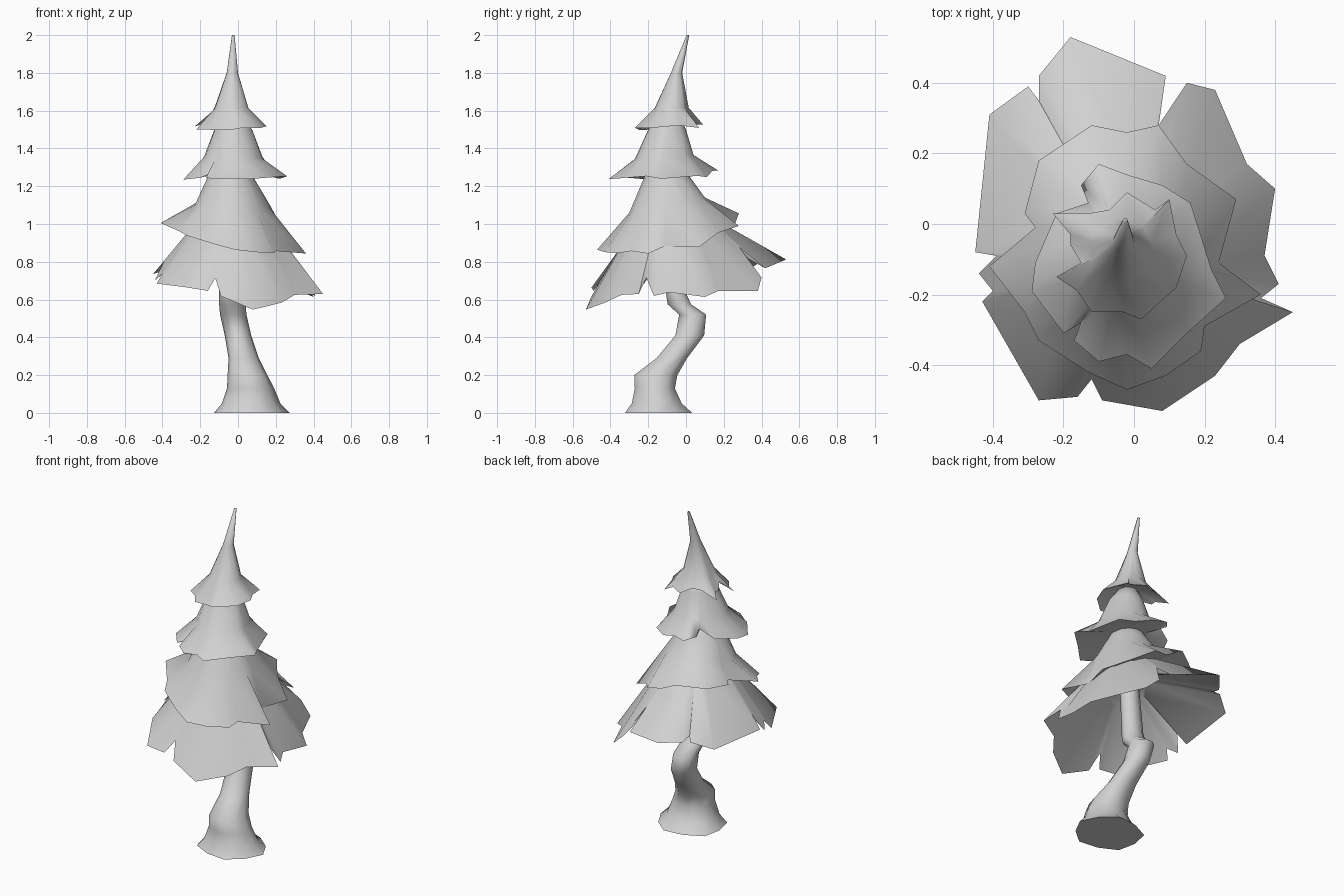
import bpy
import bmesh
from math import atan2, cos, pi, radians, sin

if "Cube" in bpy.data.objects:
    bpy.data.objects.remove(bpy.data.objects["Cube"], do_unlink=True)

# Single plain material
grey = bpy.data.materials.new("plain_grey")
grey.use_nodes = True
grey.diffuse_color = (0.64, 0.64, 0.64, 1)
grey.node_tree.nodes["Principled BSDF"].inputs["Base Color"].default_value = grey.diffuse_color


def oval(angles, centre, radius_x, radius_y, tilt=0, lobe=0):
    """Oval ring, tilted up towards the back, with an optional five-lobed outline."""
    x, y, z = centre
    points = []
    for a in angles:
        swell = 1 + lobe * cos(5 * a)
        points.append((x + radius_x * swell * cos(a),
                       y + radius_y * swell * sin(a),
                       z + tilt * sin(a)))
    return points


def loft(name, rings, sharp_angle):
    """Skin a stack of rings and close both ends."""
    bm = bmesh.new()
    loops = [[bm.verts.new(point) for point in ring] for ring in rings]
    for low, high in zip(loops, loops[1:]):
        for i in range(len(low)):
            j = (i + 1) % len(low)
            bm.faces.new((low[i], low[j], high[j], high[i]))
    bm.faces.new(loops[-1])
    bm.faces.new(loops[0][::-1])
    bmesh.ops.recalc_face_normals(bm, faces=bm.faces)
    mesh = bpy.data.meshes.new(name)
    bm.to_mesh(mesh)
    bm.free()
    mesh.materials.append(grey)
    obj = bpy.data.objects.new(name, mesh)
    bpy.context.collection.objects.link(obj)
    bpy.ops.object.select_all(action="DESELECT")
    obj.select_set(True)
    bpy.context.view_layer.objects.active = obj
    bpy.ops.object.shade_smooth_by_angle(angle=radians(sharp_angle))


def foliage(name, height, slope_x, slope_y, tilt, outline, collars):
    """Skirt with a recessed underside, a ragged rim and narrowing collars above.

    The rim lies on a sloping plane; a third outline value lifts a notch off it.
    """
    rim = []
    for x, y, *lift in outline:
        rim.append((x, y, height + slope_x * x + slope_y * y + sum(lift)))
    (cx, cy, cz), radius = collars[0]
    angles = [atan2(y - cy, x - cx) for x, y, z in rim]
    inner = radius * 0.75
    underside = oval(angles, (cx, cy, cz - radius / 2), inner, inner, tilt)
    rings = [underside, rim, oval(angles, collars[0][0], radius, radius, tilt)]
    for centre, size in collars[1:]:
        rings.append(oval(angles, centre, size, size))
    loft(name, rings, 80)


# Crooked trunk with a flared foot whose lobes fade with height
sides = [2 * pi * i / 10 for i in range(10)]
trunk_sections = [
    ((.065, -.145, 0), .2, .18),
    ((.065, -.155, .05), .155, .135),
    ((.065, -.165, .13), .125, .11),
    ((.05, -.16, .2), .105, .12),
    ((.03, -.075, .29), .08, .085),
    ((0, .02, .41), .07, .08),
    ((-.025, .035, .52), .07, .075),
    ((-.03, -.035, .575), .07, .065),
    ((-.035, -.055, .64), .065, .055),
    ((-.03, -.08, 1), .055, .05),
]
trunk_rings = []
for centre, radius_x, radius_y in trunk_sections:
    lobe = max(0, 0.04 - centre[2] / 5)
    trunk_rings.append(oval(sides, centre, radius_x, radius_y, lobe=lobe))
loft("trunk", trunk_rings, 60)

# Lowest and widest skirt of branches
foliage("foliage_bottom", .69, -.09, .2, .035, [
    (-.18, .53), (.09, .42), (.07, .28, .14), (.15, .4, -.04), (.23, .38, -.1),
    (.32, .17, -.05), (.4, .1, -.06), (.37, -.09), (.41, -.17), (.36, -.21, .1),
    (.45, -.25, .03), (.3, -.34, .03), (.23, -.43), (.08, -.53, -.03), (-.09, -.5, .02),
    (-.12, -.44, .1), (-.16, -.49, .04), (-.27, -.5, .05), (-.43, -.22),
    (-.4, -.19, .05), (-.44, -.14), (-.39, -.09, .1), (-.45, -.08, .02),
    (-.41, .31, -.04), (-.3, .39), (-.27, .35, .03), (-.27, .42),
], [
    ((-.02, -.1, 1.035), .18),
    ((-.03, -.1, 1.15), .09),
])

# Second skirt
foliage("foliage_lower", .95, -.19, .19, .04, [
    (-.12, .28, .03), (-.02, .26), (.07, .28), (.15, .17), (.29, .07, -.03), (.24, -.11),
    (.36, -.2), (.2, -.29), (.19, -.36), (.09, -.43), (-.02, -.47), (-.13, -.42),
    (-.27, -.33), (-.31, -.25), (-.41, -.12), (-.28, -.01, .02), (-.31, .03), (-.27, .18),
], [
    ((-.03, -.1, 1.1), .2),
    ((-.04, -.1, 1.25), .12),
    ((-.03, -.1, 1.35), .06),
])

# Third skirt
foliage("foliage_upper", 1.27, 0, .08, .01, [
    (-.1, .17), (-.02, .14), (.08, .11, -.03), (.16, .06, -.02), (.22, -.13, -.02),
    (.26, -.21), (.15, -.31), (.05, -.41), (-.02, -.37), (-.1, -.39), (-.17, -.33),
    (-.15, -.28, .02), (-.2, -.31), (-.29, -.19, -.02), (-.28, -.11, -.02),
    (-.22, .03), (-.13, .06, .05), (-.15, .11, .02),
], [
    ((-.025, -.115, 1.355), .155),
    ((-.025, -.1, 1.5), .1),
    ((-.03, -.09, 1.58), .05),
])

# Top skirt, drawn out into a bent tip
foliage("foliage_top", 1.52, .03, .08, 0, [
    (-.02, .09), (.06, .04), (.1, .07, -.02), (.12, -.03), (.15, -.09), (.12, -.18),
    (.02, -.27, .01), (-.03, -.25), (-.12, -.25), (-.16, -.19), (-.22, -.15),
    (-.15, -.11, .05), (-.18, -.06, .02), (-.18, -.03, .02), (-.23, .03),
    (-.13, .03, .03), (-.07, .04, .03),
], [
    ((-.035, -.075, 1.615), .09),
    ((-.03, -.05, 1.8), .03),
    ((-.025, .01, 2), .007),
])
